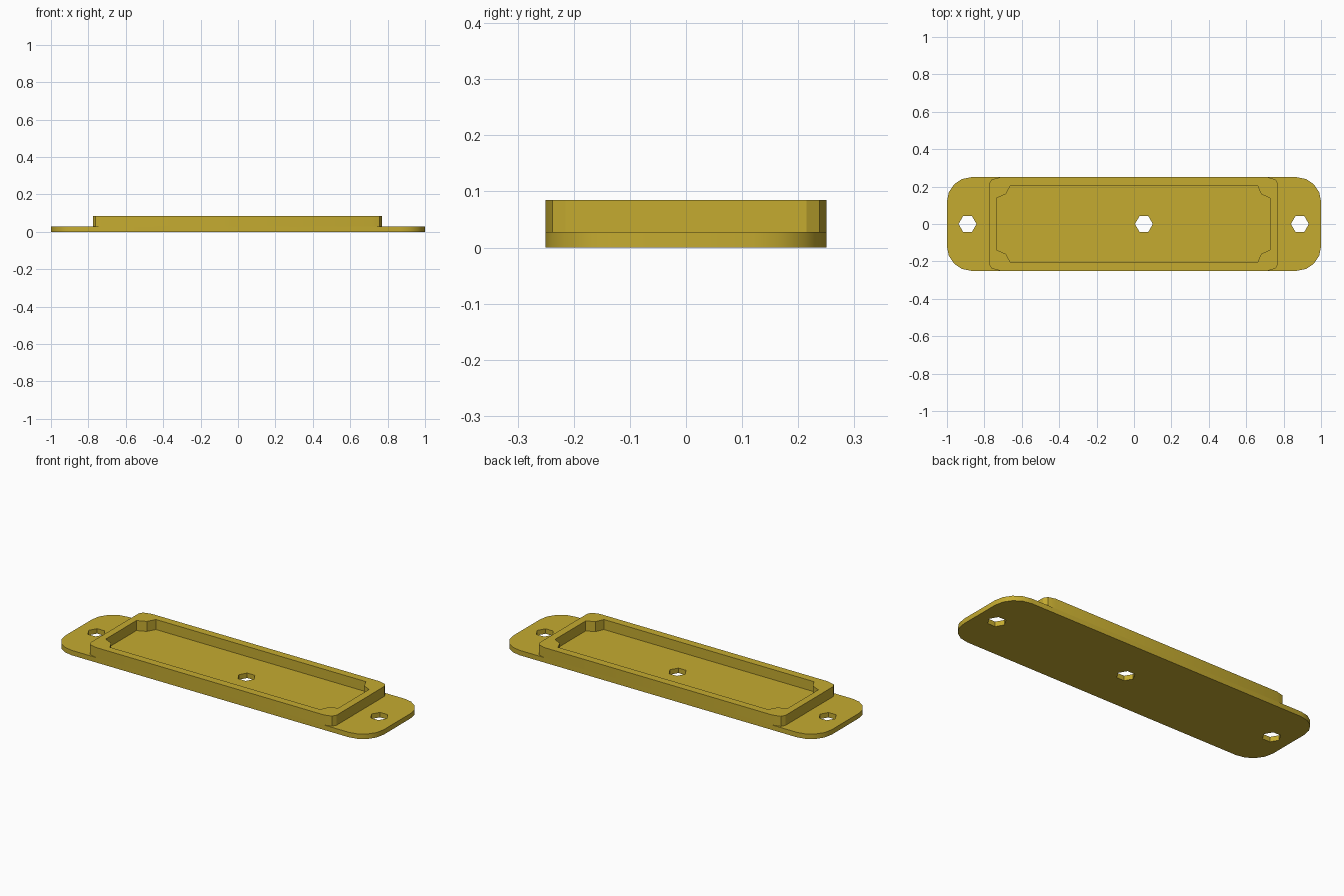
import bpy
import math

old = bpy.data.objects.get("Cube")
if old:
    bpy.data.objects.remove(old, do_unlink=True)

BASE_TOP, RIM_TOP = 0.028, 0.085

gold = bpy.data.materials.new("mustard gold")
gold.use_nodes = True
COLOUR = (0.56, 0.41, 0.03, 1)
gold.diffuse_color = COLOUR
gold.node_tree.nodes["Principled BSDF"].inputs["Base Color"].default_value = COLOUR


def rounded_rect(hx, hy, r, steps):
    """Outline of a rectangle with faceted round corners."""
    pts = []
    for q, (sx, sy) in enumerate([(1, 1), (-1, 1), (-1, -1), (1, -1)]):
        for i in range(steps + 1):
            a = math.pi / 2 * (q + i / steps)
            pts.append((sx * (hx - r) + r * math.cos(a), sy * (hy - r) + r * math.sin(a)))
    return pts


def hexagon(cx, r=0.048):
    return [(cx + r * math.cos(i * math.pi / 3), r * math.sin(i * math.pi / 3)) for i in range(6)]


def four_corners(right, left):
    """Closed outline from the back right and back left corner points."""
    back = right + left
    return back + [(x, -y) for x, y in reversed(back)]


def slab(name, outlines, z0, z1):
    """Filled outline, with holes, extruded between two heights."""
    curve = bpy.data.curves.new(name, "CURVE")
    curve.dimensions = "2D"
    curve.fill_mode = "BOTH"
    curve.extrude = (z1 - z0) / 2
    for pts in outlines:
        spline = curve.splines.new("POLY")
        spline.points.add(len(pts) - 1)
        for p, (x, y) in zip(spline.points, pts):
            p.co = (x, y, 0, 1)
        spline.use_cyclic_u = True
    obj = bpy.data.objects.new(name, curve)
    bpy.context.collection.objects.link(obj)
    bpy.ops.object.select_all(action="DESELECT")
    obj.select_set(True)
    bpy.context.view_layer.objects.active = obj
    bpy.ops.object.convert(target="MESH")
    obj = bpy.context.object
    obj.name = name
    obj.location.z = (z0 + z1) / 2
    obj.data.materials.clear()
    obj.data.materials.append(gold)

    # Weld the caps to the walls so shading and normals are consistent
    bpy.ops.object.mode_set(mode="EDIT")
    bpy.ops.mesh.select_all(action="SELECT")
    bpy.ops.mesh.remove_doubles(threshold=0.0005)
    bpy.ops.mesh.normals_make_consistent(inside=False)
    bpy.ops.object.mode_set(mode="OBJECT")
    bpy.ops.object.shade_smooth_by_angle(angle=math.radians(25))
    return obj


# Flat mounting plate with three hexagonal holes
slab("base_plate",
     [rounded_rect(1, 0.25, 0.13, 4)] + [hexagon(x) for x in (-0.89, 0.053, 0.887)],
     0, BASE_TOP)

# Raised tray wall, thickened around the inner corners
outer = four_corners([(0.77, 0.215), (0.757, 0.238), (0.715, 0.25)],
                     [(-0.715, 0.25), (-0.762, 0.238), (-0.775, 0.215)])
inner = four_corners([(0.727, 0.138), (0.68, 0.16), (0.66, 0.206)],
                     [(-0.66, 0.206), (-0.685, 0.16), (-0.735, 0.138)])
slab("tray_wall", [outer, inner], BASE_TOP, RIM_TOP)
